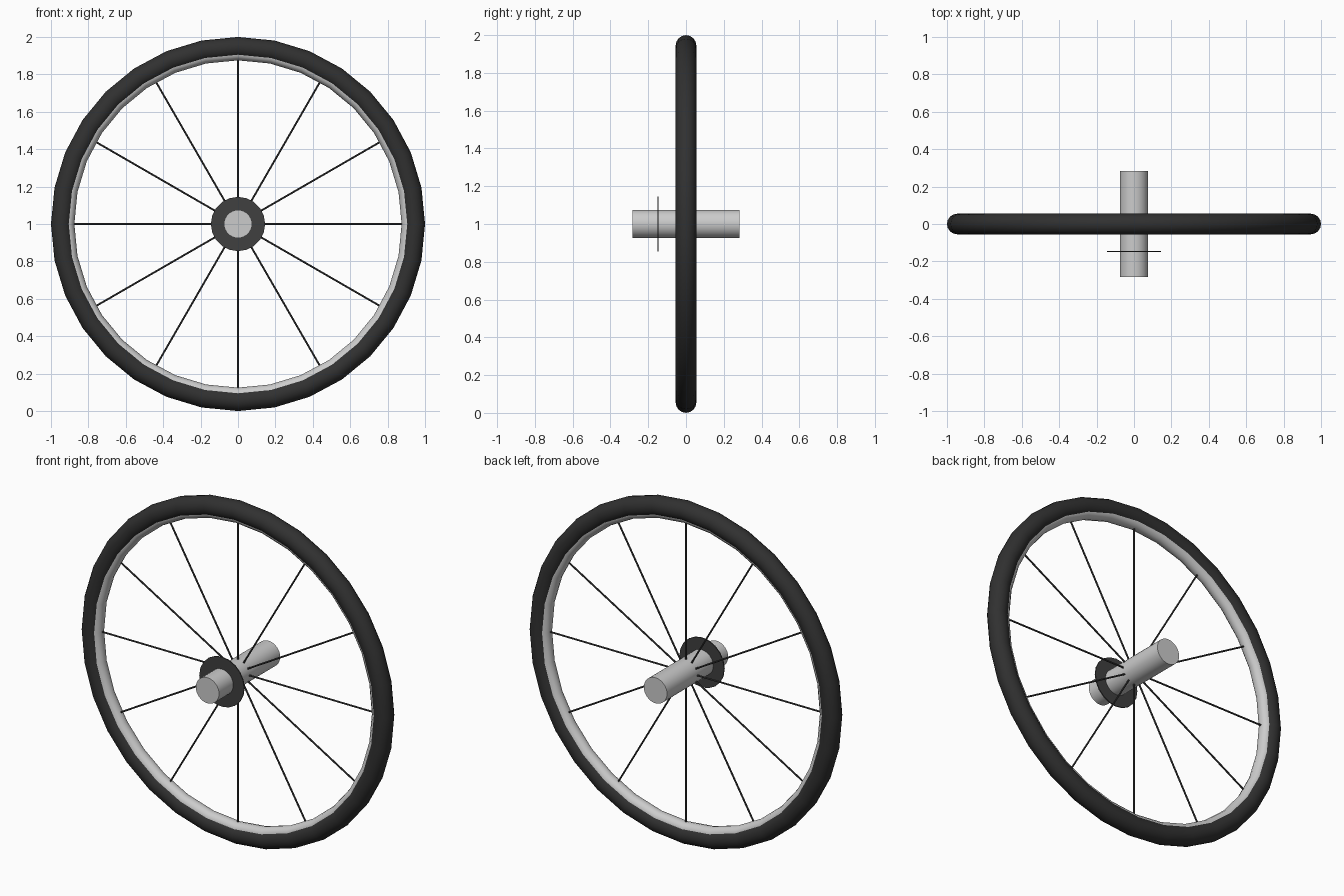
import bpy
from math import radians, sin, cos, pi

if "Cube" in bpy.data.objects:
    bpy.data.objects.remove(bpy.data.objects["Cube"])

CENTRE = (0, 0, 1)
FACE_FRONT = (radians(90), 0, 0)


def colour(obj, name, rgb):
    mat = bpy.data.materials.get(name) or bpy.data.materials.new(name)
    mat.diffuse_color = (*rgb, 1)
    mat.use_nodes = True
    mat.node_tree.nodes["Principled BSDF"].inputs["Base Color"].default_value = mat.diffuse_color
    obj.data.materials.append(mat)


def ring(name, major, minor, sides):
    bpy.ops.mesh.primitive_torus_add(major_segments=32, minor_segments=sides,
                                     major_radius=major, minor_radius=minor,
                                     location=CENTRE, rotation=FACE_FRONT)
    obj = bpy.context.object
    obj.name = name
    bpy.ops.object.shade_smooth_by_angle(angle=radians(40))
    return obj


def rod(name, radius, depth, sides, location, rotation):
    bpy.ops.mesh.primitive_cylinder_add(vertices=sides, radius=radius, depth=depth,
                                        location=location, rotation=rotation)
    obj = bpy.context.object
    obj.name = name
    bpy.ops.object.shade_smooth_by_angle(angle=radians(40))
    return obj


# Tyre with the metal rim showing on its inner side
tyre = ring("tyre", 0.945, 0.055, 16)
colour(tyre, "rubber", (0.03, 0.03, 0.03))
ring("rim", 0.915, 0.04, 12)

# Hub axle and its single front flange
rod("hub", 0.075, 0.565, 32, CENTRE, FACE_FRONT)
flange = rod("hub_flange", 0.145, 0.006, 20, (0, -0.148, 1), FACE_FRONT)
colour(flange, "dark_metal", (0.05, 0.05, 0.05))

# Twelve radial spokes from hub to rim
inner, outer = 0.05, 0.9
mid = (inner + outer) / 2
for i in range(12):
    a = i * pi / 6
    spoke = rod(f"spoke_{i + 1}", 0.005, outer - inner, 8,
                (mid * sin(a), 0, 1 + mid * cos(a)), (0, a, 0))
    colour(spoke, "dark_metal", (0.05, 0.05, 0.05))
